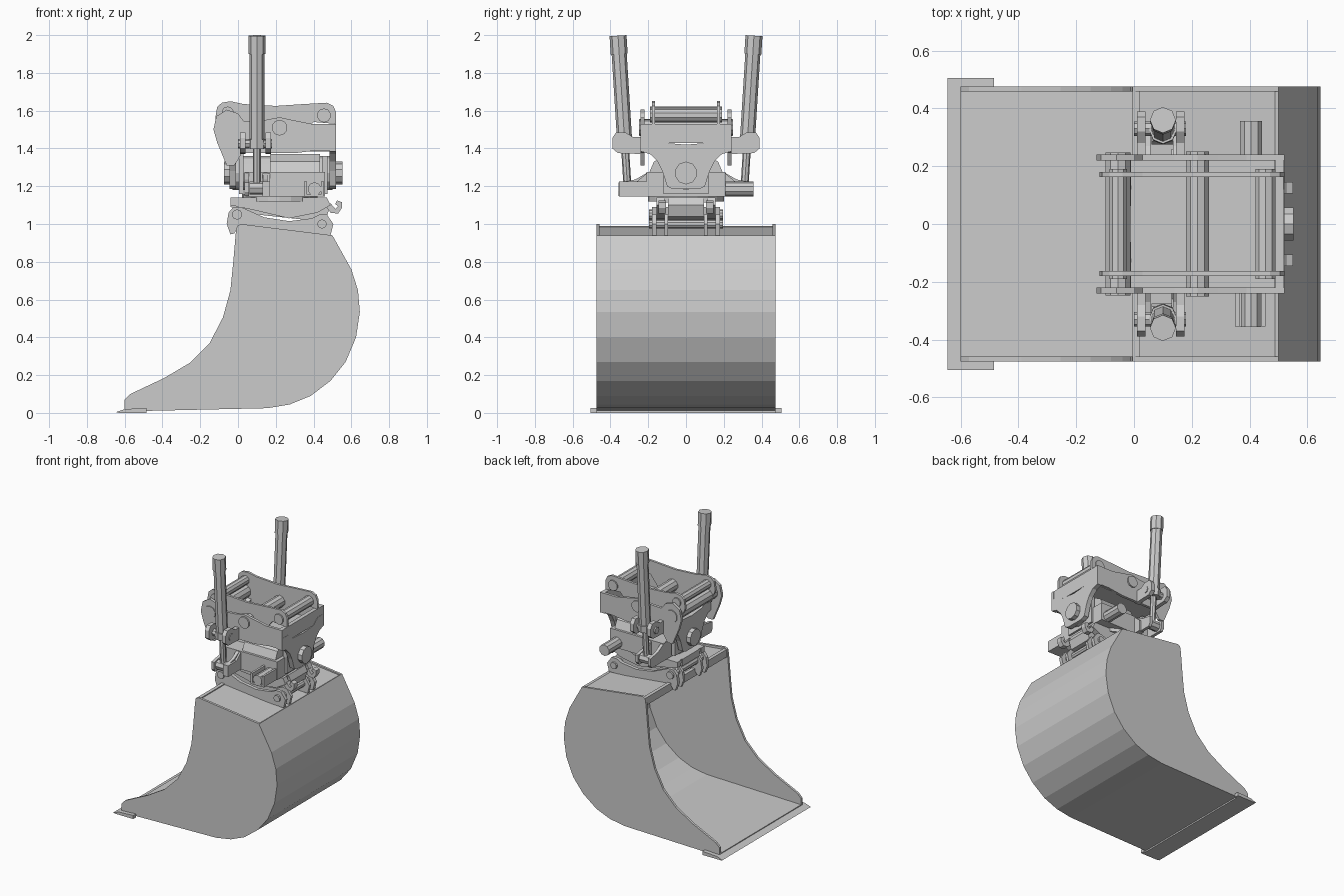
import bpy, bmesh, math
from mathutils import Vector


def finish(name, bm):
    bmesh.ops.recalc_face_normals(bm, faces=bm.faces)
    me = bpy.data.meshes.new(name)
    bm.to_mesh(me)
    bm.free()
    ob = bpy.data.objects.new(name, me)
    bpy.context.collection.objects.link(ob)
    return ob


def prism(name, pts, lo, hi, axis='y'):
    """Extrude an (x,z) profile along y, or a (y,z) profile along x."""
    bm = bmesh.new()
    a, b = [], []
    for u, v in pts:
        for t, row in ((lo, a), (hi, b)):
            row.append(bm.verts.new((u, t, v) if axis == 'y' else (t, u, v)))
    bm.faces.new(a)
    bm.faces.new(b)
    n = len(pts)
    for i in range(n):
        j = (i + 1) % n
        bm.faces.new((a[i], a[j], b[j], b[i]))
    return finish(name, bm)


def box(name, x0, x1, y0, y1, z0, z1):
    return prism(name, [(x0, z0), (x1, z0), (x1, z1), (x0, z1)], y0, y1)


def rod(name, p, q, r, n=10):
    p, q = Vector(p), Vector(q)
    bm = bmesh.new()
    bmesh.ops.create_cone(bm, cap_ends=True, segments=n, radius1=r, radius2=r, depth=(q - p).length)
    rot = (q - p).to_track_quat('Z', 'Y').to_matrix()
    for v in bm.verts:
        v.co = rot @ v.co + (p + q) / 2
    return finish(name, bm)


def pair(name, pts, y0, y1):
    """Matching plates on both sides of y = 0."""
    prism(name + "_left", pts, y0, y1)
    prism(name + "_right", pts, -y1, -y0)


# Bucket: side plates, curved shell, recessed lid
back = [(.50, .94), (.60, .76), (.635, .65), (.645, .535), (.625, .40), (.57, .27), (.49, .17),
        (.385, .09), (.275, .045), (.155, .025), (-.60, .008)]
front = [(-.60, .07), (-.57, .10), (-.39, .185), (-.255, .265), (-.15, .37), (-.08, .505),
         (-.04, .65), (-.025, .80), (-.012, .95), (-.005, .99), (.015, 1.0)]
pair("bucket_side", back + front, .458, .475)
inner = []
for i, p in enumerate(back):
    a, b = back[max(i - 1, 0)], back[min(i + 1, len(back) - 1)]
    t = Vector((b[0] - a[0], b[1] - a[1])).normalized()
    inner.append((p[0] + t.y * .018, p[1] - t.x * .018))
prism("bucket_shell", back + inner[::-1], -.474, .474)
prism("bucket_lid", [(.005, .985), (.5, .932), (.49, .915), (.005, .965)], -.46, .46)
box("bucket_rim", -.005, .02, -.46, .46, .935, .99)

# Cutting edge with side ears
prism("cutting_edge", [(-.645, .004), (-.6, .02), (-.56, .024), (-.50, .024), (-.50, 0), (-.63, 0)], -.475, .475)
pair("edge_ear", [(-.645, .004), (-.6, .02), (-.485, .026), (-.485, 0), (-.63, 0)], .475, .505)

# Bucket ears and pins
ear = [(-.04, .945), (-.06, 1.0), (-.05, 1.06), (-.025, 1.09), (.015, 1.09), (.06, 1.07), (.14, 1.035),
       (.27, 1.015), (.39, 1.03), (.43, 1.05), (.47, 1.05), (.505, 1.0), (.49, .94), (.3, .95), (.0, .98), (-.02, .95)]
pair("bucket_ear_outer", ear, .155, .18)
pair("bucket_ear_inner", ear, .095, .115)
rod("bucket_pin_front", (-.005, -.195, 1.05), (-.005, .195, 1.05), .027)
rod("bucket_pin_rear", (.445, -.195, 1.0), (.445, .195, 1.0), .024)

# Lower coupler with locking hooks
prism("coupler_body", [(-.04, 1.14), (.47, 1.14), (.49, 1.10), (.47, 1.04), (.38, 1.02), (.1, 1.05), (-.04, 1.09)], -.095, .095)
pair("coupler_side", [(-.04, 1.14), (.47, 1.14), (.49, 1.10), (.42, 1.06), (.27, 1.03), (.1, 1.07), (-.04, 1.1)], .115, .157)
box("coupler_top_plate", -.035, .465, -.157, .157, 1.115, 1.14)
pair("lock_hook", [(.46, 1.1), (.49, 1.06), (.53, 1.055), (.55, 1.085), (.55, 1.115), (.525, 1.125),
                   (.515, 1.105), (.53, 1.095), (.515, 1.08), (.49, 1.11)], .105, .145)
rod("rotator_ring", (.22, 0, 1.12), (.22, 0, 1.16), .2, 20)

# Tilt body
prism("tilt_base", [(-.21, 1.145), (.21, 1.145), (.21, 1.275), (-.21, 1.275)], .04, .46, 'x')
prism("tilt_base_wings", [(-.355, 1.145), (-.355, 1.225), (-.26, 1.225), (-.2, 1.275), (.2, 1.275),
                          (.26, 1.225), (.26, 1.145)], .13, .17, 'x')
prism("tilt_housing", [(-.2, 1.26), (.2, 1.26), (.17, 1.33), (.1, 1.37), (-.1, 1.37), (-.17, 1.33)], .17, .435, 'x')
rod("tilt_axle", (-.03, 0, 1.27), (.5, 0, 1.27), .09, 12)
# Rotation drive on one side, box motor on the other
rod("drive_cap", (.405, .18, 1.185), (.405, .357, 1.185), .04)
rod("motor", (.405, -.357, 1.185), (.405, -.18, 1.185), .036)
box("motor_bracket_front", .35, .365, -.355, -.18, 1.148, 1.225)
box("motor_bracket_rear", .44, .455, -.355, -.18, 1.148, 1.225)
box("motor_base", .35, .455, -.355, -.18, 1.145, 1.156)

# Tilt hangers at both ends, with pivot bolts
half = [(.0, 1.42), (.12, 1.43), (.17, 1.47), (.24, 1.47), (.24, 1.385), (.19, 1.37), (.15, 1.33), (.125, 1.28), (.1, 1.2), (.07, 1.185)]
hanger = half + [(-y, z) for y, z in half[:0:-1]]
for tag, x0, x1, bx0, bx1 in (("rear", .485, .52, .52, .552), ("front", -.045, -.01, -.075, -.045)):
    prism("hanger_" + tag, hanger, x0, x1, 'x')
    rod("pivot_bolt_" + tag, (bx0, 0, 1.27), (bx1, 0, 1.27), .06, 10)
box("pivot_plate_front", .005, .03, -.12, .12, 1.16, 1.37)
box("pivot_plate_rear", .445, .475, -.12, .12, 1.16, 1.36)
box("hanger_deck", -.03, .5, -.225, .225, 1.385, 1.42)

# Upper bracket: outer and inner plates
outer = [(-.13, 1.5), (-.115, 1.57), (-.06, 1.605), (0, 1.585), (.03, 1.545), (.14, 1.55), (.22, 1.565), (.29, 1.55),
         (.39, 1.53), (.52, 1.53), (.52, 1.39), (.42, 1.39), (.3, 1.375), (.02, 1.375), (.0, 1.34), (-.02, 1.31),
         (-.06, 1.31), (-.11, 1.43)]
pair("bracket_outer", outer, .22, .24)
upper = [(-.12, 1.56), (-.11, 1.62), (-.085, 1.642), (-.04, 1.65), (.03, 1.635), (.2, 1.625), (.35, 1.635), (.47, 1.642),
         (.505, 1.625), (.52, 1.59), (.52, 1.53), (.40, 1.54), (.32, 1.44), (.26, 1.41), (.05, 1.41), (-.08, 1.46)]
pair("bracket_inner", upper, .163, .18)
for i, (x, z, r, w) in enumerate([(-.055, 1.51, .045, .247), (.22, 1.51, .042, .25),
                                  (.455, 1.575, .037, .19), (-.055, 1.59, .032, .19)]):
    rod("bracket_pin_%d" % i, (x, -w, z), (x, w, z), r)
box("bracket_rear_beam", .49, .518, -.22, .22, 1.43, 1.53)

# Tilt cylinders with their mounts
for s, tag in ((1, "left"), (-1, "right")):
    def at(t):  # point on the cylinder axis at height t
        return (.1, s * (.31 + (t - 1.2) * .0625), t)
    rod("barrel_" + tag, at(1.42), at(1.96), .04, 8)
    rod("barrel_cap_" + tag, at(1.9), at(1.997), .045, 8)
    rod("barrel_collar_" + tag, at(1.40), at(1.45), .048, 8)
    rod("piston_rod_" + tag, at(1.19), at(1.42), .021, 8)
    rod("rod_eye_" + tag, (.06, s * .31, 1.19), (.14, s * .31, 1.19), .035, 8)
    rod("trunnion_" + tag, (.0, s * .33, 1.425), (.18, s * .33, 1.425), .025, 8)
    for k, x in enumerate((.01, .145)):
        arm = [(.22, 1.37), (.36, 1.375), (.39, 1.40), (.39, 1.455), (.37, 1.485), (.32, 1.485), (.28, 1.46), (.22, 1.46)]
        prism("trunnion_arm_%s_%d" % (tag, k), [(s * y, z) for y, z in arm], x, x + .03, 'x')
    for k, x in enumerate((.035, .135)):
        lug = [(.18, 1.148), (.34, 1.148), (.355, 1.17), (.355, 1.22), (.27, 1.235), (.2, 1.275), (.18, 1.275)]
        prism("rod_lug_%s_%d" % (tag, k), [(s * y, z) for y, z in lug], x, x + .022, 'x')
